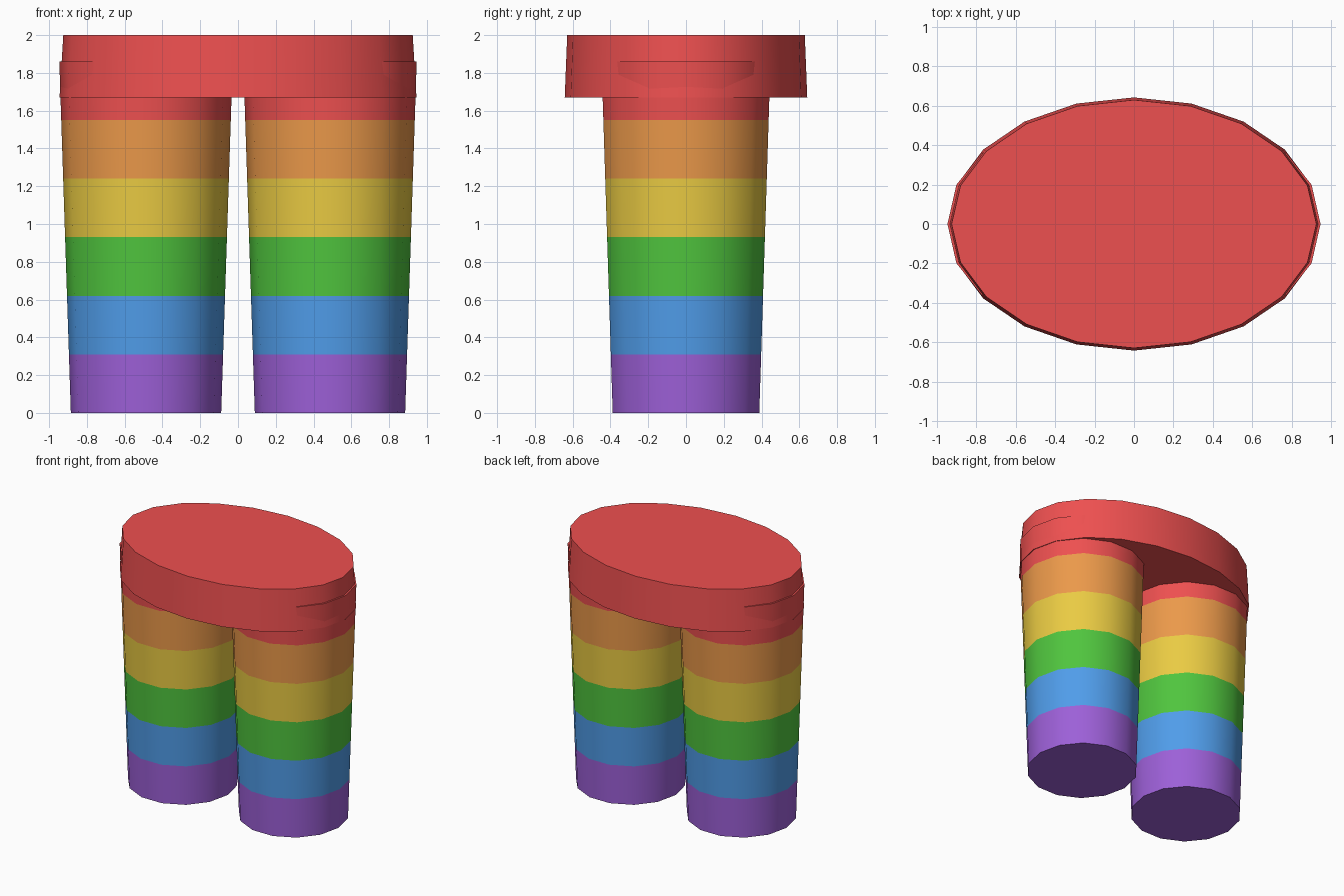
import bpy, bmesh, math

if "Cube" in bpy.data.objects:
    bpy.data.objects.remove(bpy.data.objects["Cube"])

BANDS = [("purple", "9D60D8"), ("blue", "509DEA"), ("green", "50C53E"),
         ("yellow", "EACB43"), ("orange", "EB994A"), ("red", "EE5050")]


def material(name, hex_code):
    srgb = [int(hex_code[i:i + 2], 16) / 255 for i in (0, 2, 4)]
    linear = [((c + 0.055) / 1.055) ** 2.4 for c in srgb]
    mat = bpy.data.materials.new(name)
    mat.diffuse_color = (*linear, 1)
    mat.use_nodes = True
    mat.node_tree.nodes["Principled BSDF"].inputs["Base Color"].default_value = mat.diffuse_color
    return mat


def stacked_rings(name, x, rings, sides, mats):
    """Closed tapered tube; rings are (z, rx, ry), one material per band."""
    bm = bmesh.new()
    loops = [[bm.verts.new((rx * math.cos(2 * math.pi * i / sides),
                            ry * math.sin(2 * math.pi * i / sides), z))
              for i in range(sides)] for z, rx, ry in rings]
    for band, (low, high) in enumerate(zip(loops, loops[1:])):
        for i in range(sides):
            j = (i + 1) % sides
            face = bm.faces.new((low[i], low[j], high[j], high[i]))
            face.material_index = band
            face.smooth = True
    bm.faces.new(loops[0][::-1]).material_index = 0
    bm.faces.new(loops[-1]).material_index = len(rings) - 2
    mesh = bpy.data.meshes.new(name)
    # Keep the cap rims crisp
    for edge in bm.edges:
        edge.smooth = edge.calc_face_angle(0) < math.radians(40)
    bm.to_mesh(mesh)
    bm.free()
    for mat in mats:
        mesh.materials.append(mat)
    obj = bpy.data.objects.new(name, mesh)
    obj.location.x = x
    bpy.context.collection.objects.link(obj)
    return obj


mats = [material(*band) for band in BANDS]

# Two striped, tapered columns, six equal bands each
column_rings = []
for k in range(len(BANDS) + 1):
    r = 0.398 + (0.459 - 0.398) * k / len(BANDS)
    column_rings.append((0.31 * k, r, r))
for side, x in (("left", -0.487), ("right", 0.487)):
    stacked_rings(f"{side}_striped_column", x, column_rings, 14, mats)

# Oval cap joining both columns
stacked_rings("oval_cap", 0, [(1.67, 0.945, 0.642), (2.0, 0.925, 0.629)], 20, [mats[-1]])
